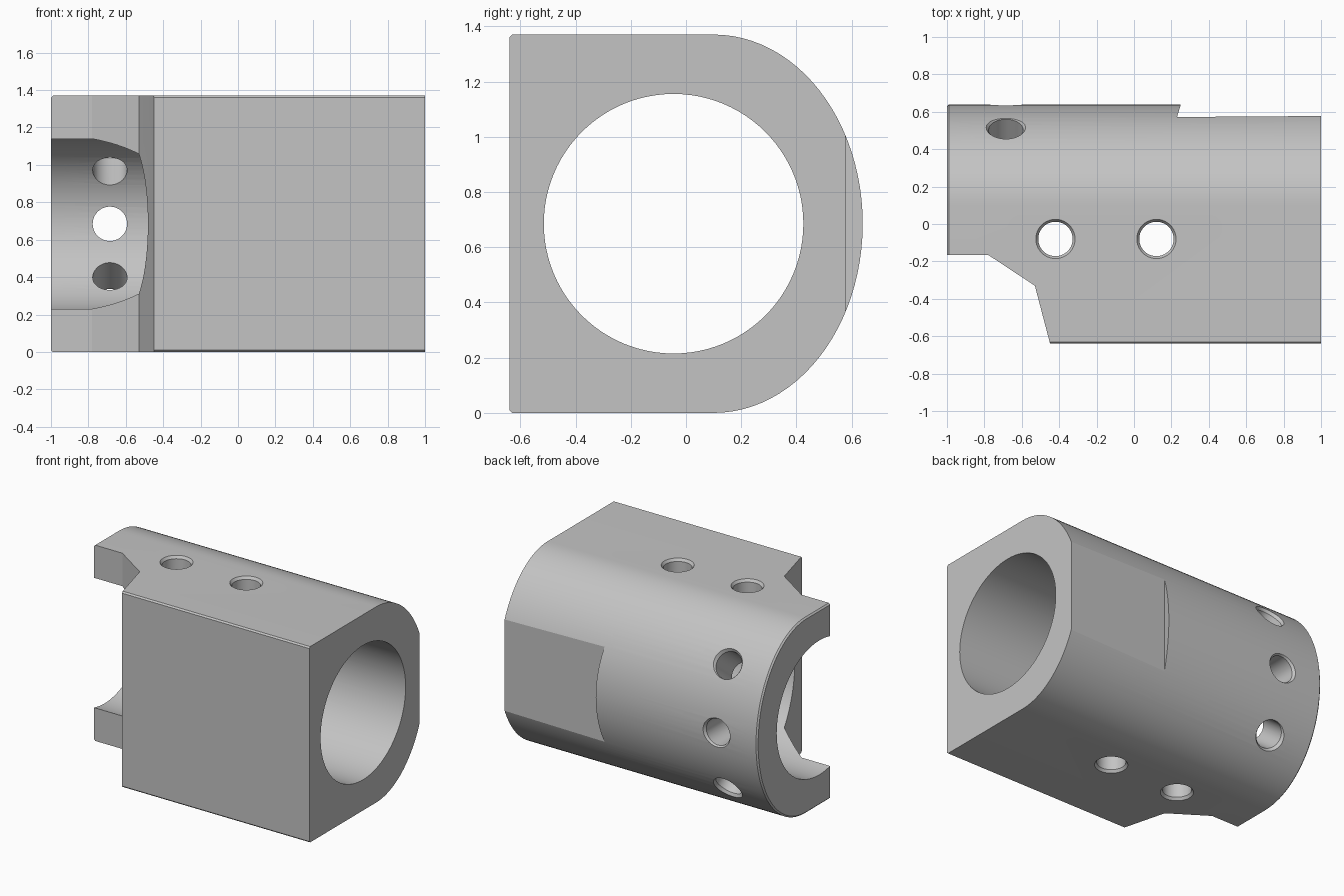
import bpy, bmesh, math
from mathutils import Vector

cube = bpy.data.objects.get("Cube")
if cube:
    bpy.data.objects.remove(cube, do_unlink=True)

grey = bpy.data.materials.new("satin grey")
grey.use_nodes = True
grey.diffuse_color = (0.55, 0.55, 0.55, 1)
grey.node_tree.nodes["Principled BSDF"].inputs["Base Color"].default_value = (0.55, 0.55, 0.55, 1)

MID = 0.685      # half height of the block
AXIS_Y = -0.045  # bore axis


def loft(name, rings):
    """Join rings of points into a closed solid."""
    bm = bmesh.new()
    loops = [[bm.verts.new(p) for p in ring] for ring in rings]
    n = len(loops[0])
    for a, b in zip(loops, loops[1:]):
        for i in range(n):
            j = (i + 1) % n
            bm.faces.new((a[i], a[j], b[j], b[i]))
    bm.faces.new(loops[0])
    bm.faces.new(loops[-1])
    bmesh.ops.recalc_face_normals(bm, faces=bm.faces)
    mesh = bpy.data.meshes.new(name)
    bm.to_mesh(mesh)
    bm.free()
    mesh.materials.append(grey)
    obj = bpy.data.objects.new(name, mesh)
    bpy.context.collection.objects.link(obj)
    return obj


def turned(name, origin, direction, steps, sides):
    """Turned solid; steps are (distance, radius) along the direction."""
    d = Vector(direction).normalized()
    u = d.orthogonal().normalized()
    v = d.cross(u)
    angles = [math.tau * i / sides for i in range(sides)]
    return loft(name, [[Vector(origin) + d * t + (u * math.cos(a) + v * math.sin(a)) * r
                        for a in angles] for t, r in steps])


def prism(name, outline):
    """Upright prism, taller than the block, from a plan outline."""
    return loft(name, [[(x, y, z) for x, y in outline] for z in (-0.2, 1.6)])


# Housing body: square front, elliptical back, chamfered left rim
section = [(-0.64, 0.01), (-0.63, 0)]
for i in range(49):
    a = math.pi * (i / 48 - 0.5)
    section.append((0.1 + 0.54 * math.cos(a), MID + MID * math.sin(a)))
section += [(-0.63, 2 * MID), (-0.64, 2 * MID - 0.01)]
housing = loft("housing", [[(x, y * s, MID + (z - MID) * s) for y, z in section]
                           for x, s in ((-1, 0.985), (-0.99, 1), (1, 1))])

cutters = [
    # Stepped notch at the front left-hand end
    prism("notch_cutter", [(-1.2, -0.165), (-0.78, -0.165), (-0.53, -0.33),
                           (-0.45, -0.635), (-0.43, -0.8), (-1.2, -0.8)]),
    # Shallow flat on the back
    prism("flat_cutter", [(0.23, 0.572), (1.1, 0.578), (1.1, 0.72), (0.275, 0.72)]),
    # Main bore
    turned("bore_cutter", (0, AXIS_Y, MID), (1, 0, 0), [(-1.2, 0.47), (1.2, 0.47)], 96),
]

# Countersunk holes through top and bottom
for x in (-0.42, 0.12):
    for side in (-1, 1):
        cutters.append(turned("upright_hole_cutter", (x, -0.08, MID), (0, 0, side),
                              [(0.2, 0.092), (0.667, 0.092), (0.685, 0.105), (0.76, 0.159)], 40))

# Three countersunk holes fanned around the back
for angle, reach in ((-37.5, 0.71), (0, 0.685), (37.5, 0.71)):
    a = math.radians(angle)
    cutters.append(turned("back_hole_cutter", (-0.685, AXIS_Y, MID), (0, math.cos(a), math.sin(a)),
                          [(0.2, 0.092), (reach - 0.018, 0.092), (reach, 0.105), (reach + 0.075, 0.159)], 40))

# Cut everything and smooth the curved walls
bpy.ops.object.select_all(action='DESELECT')
bpy.context.view_layer.objects.active = housing
housing.select_set(True)
for cutter in cutters:
    cutter.hide_render = True
    mod = housing.modifiers.new("cut", 'BOOLEAN')
    mod.operation = 'DIFFERENCE'
    mod.solver = 'EXACT'
    mod.object = cutter
    bpy.ops.object.modifier_apply(modifier=mod.name)
    bpy.data.objects.remove(cutter, do_unlink=True)
bpy.ops.object.shade_smooth_by_angle(angle=math.radians(18))
